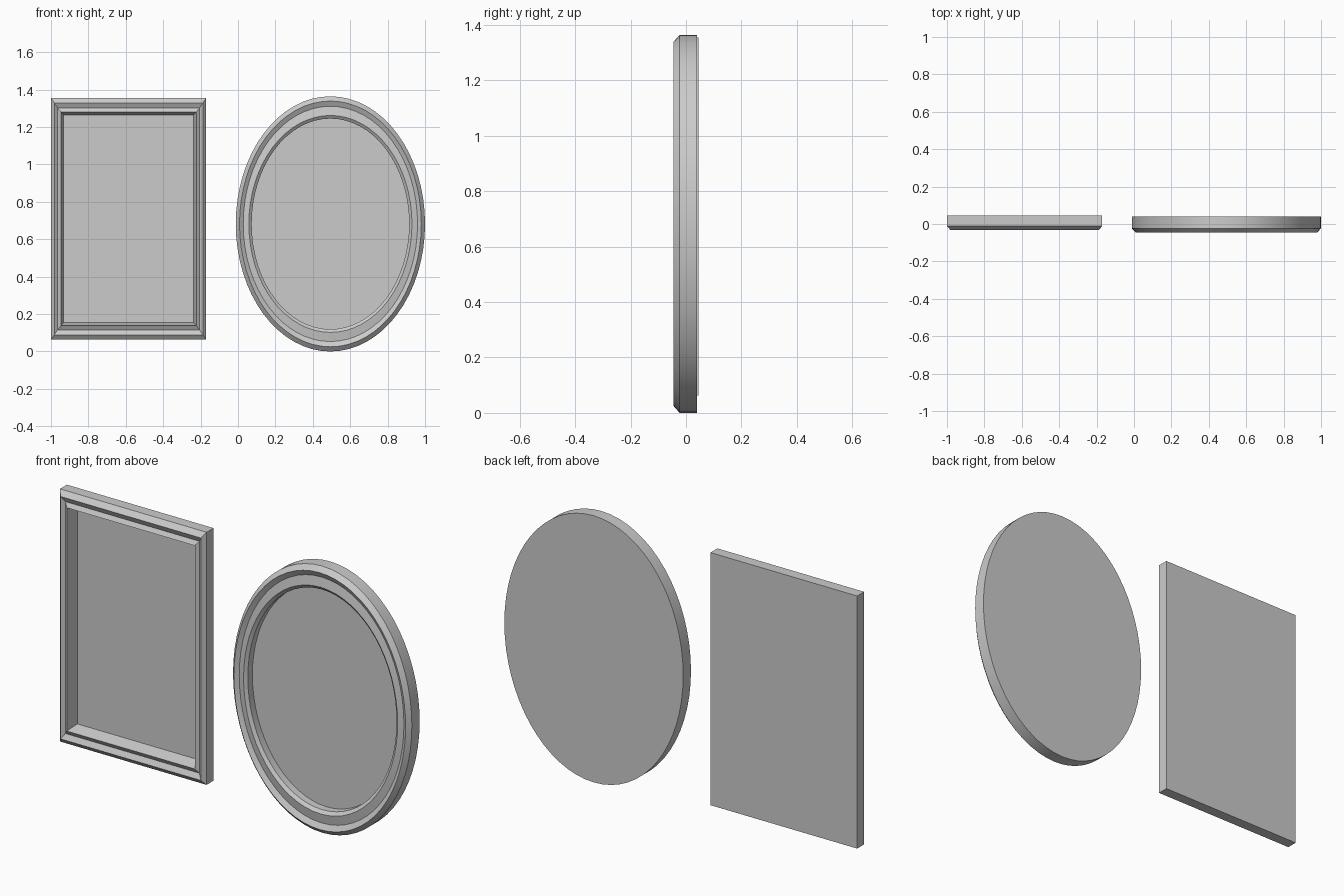
import bpy, bmesh, math

if "Cube" in bpy.data.objects:
    bpy.data.objects.remove(bpy.data.objects["Cube"])


def make_object(name, bm):
    mesh = bpy.data.meshes.new(name)
    bm.to_mesh(mesh)
    bm.free()
    obj = bpy.data.objects.new(name, mesh)
    bpy.context.collection.objects.link(obj)
    bpy.ops.object.select_all(action='DESELECT')
    bpy.context.view_layer.objects.active = obj
    obj.select_set(True)
    bpy.ops.object.shade_smooth_by_angle(angle=math.radians(20))
    return obj


def add_ring(bm, outline, centre, half, step):
    """One loop of the outline, shrunk by the step's x and z insets."""
    inset_x, inset_z, y = step
    return [bm.verts.new((centre[0] + u * (half[0] - inset_x), y,
                          centre[1] + v * (half[1] - inset_z))) for u, v in outline]


def picture_frame(kind, outline, centre, half, profile):
    # moulding swept around the outline, closed at the back
    bm = bmesh.new()
    rings = [add_ring(bm, outline, centre, half, s) for s in profile]
    n = len(outline)
    for a, b in zip(rings, rings[1:]):
        for i in range(n):
            j = (i + 1) % n
            bm.faces.new((a[i], a[j], b[j], b[i]))
    bm.faces.new(rings[0][::-1])
    make_object(kind + "_frame", bm)

    # recessed picture panel filling the opening
    bm = bmesh.new()
    bm.faces.new(add_ring(bm, outline, centre, half, profile[-1]))
    make_object(kind + "_picture_panel", bm)


# outlines run counter-clockwise seen from the front
corners = [(-1, -1), (1, -1), (1, 1), (-1, 1)]
SIDES = 64
ellipse = [(math.cos(2 * math.pi * i / SIDES), math.sin(2 * math.pi * i / SIDES))
           for i in range(SIDES)]

# profiles from back outer edge to panel: (x inset, z inset, y)
rect_profile = [(0, 0, 0.045), (0, 0, -0.011), (0.018, 0.026, -0.032),
                (0.036, 0.053, -0.018), (0.053, 0.075, -0.031), (0.068, 0.091, 0.033)]
oval_profile = [(0, 0, 0.04), (0, 0, -0.023), (0.02, 0.025, -0.045),
                (0.04, 0.053, -0.03), (0.07, 0.102, -0.038),
                (0.085, 0.119, -0.025), (0.085, 0.119, 0.012)]

# rectangular frame on the left, oval frame on the right
picture_frame("rectangular", corners, (-0.585, 0.709), (0.415, 0.646), rect_profile)
picture_frame("oval", ellipse, (0.494, 0.682), (0.506, 0.682), oval_profile)
